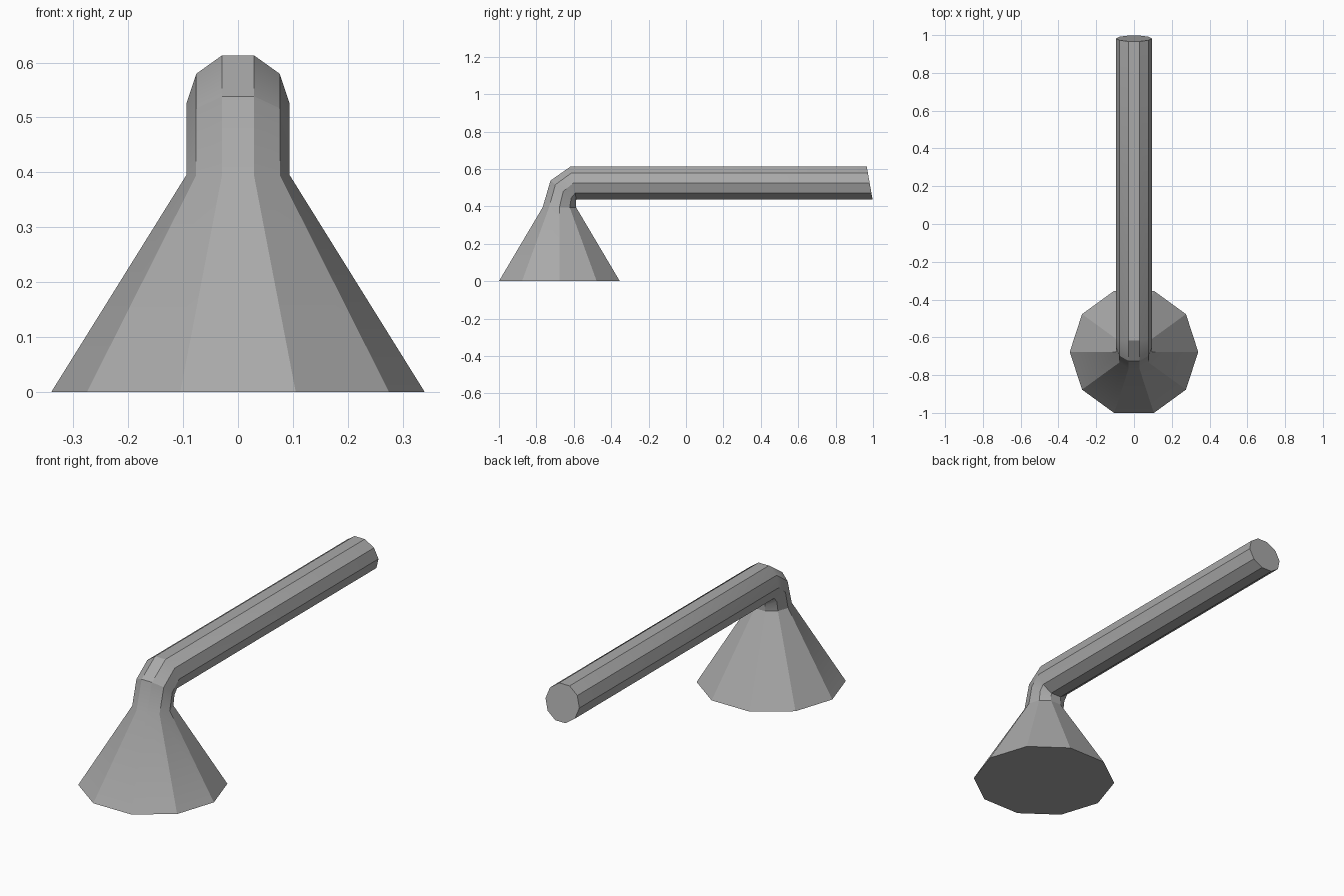
import bpy, bmesh
from math import sin, cos, radians, tau

if "Cube" in bpy.data.objects:
    bpy.data.objects.remove(bpy.data.objects["Cube"], do_unlink=True)

SIDES = 10

grey = bpy.data.materials.new("mid grey")
grey.use_nodes = True
colour = (0.4, 0.4, 0.4, 1)
grey.diffuse_color = colour
grey.node_tree.nodes["Principled BSDF"].inputs["Base Color"].default_value = colour

# Path rings: centre y, centre z, radius, tilt of the ring from level
rings = [
    (-0.677, 0.0, 0.34, 0),       # wide foot
    (-0.677, 0.395, 0.094, 0),    # neck
    (-0.656, 0.481, 0.094, 40),   # elbow
    (-0.602, 0.525, 0.094, 80),   # start of the arm
    (0.982, 0.525, 0.094, 80),    # end of the arm
]


def add_ring(bm, y, z, radius, tilt):
    """Ring of vertices, tilted about the x axis."""
    t = radians(tilt)
    verts = []
    for i in range(SIDES):
        a = tau * i / SIDES
        out = -radius * sin(a)
        verts.append(bm.verts.new((radius * cos(a), y + out * cos(t), z - out * sin(t))))
    return verts


# Flared foot, elbow and arm as one continuous loft
bm = bmesh.new()
loops = [add_ring(bm, *r) for r in rings]
for low, high in zip(loops, loops[1:]):
    for i in range(SIDES):
        j = (i + 1) % SIDES
        bm.faces.new((low[i], low[j], high[j], high[i]))

# Closed underside and arm end
bm.faces.new(loops[0])
bm.faces.new(loops[-1])
bmesh.ops.recalc_face_normals(bm, faces=bm.faces)

mesh = bpy.data.meshes.new("bent_arm_on_flared_foot")
bm.to_mesh(mesh)
bm.free()
mesh.materials.append(grey)
arm = bpy.data.objects.new("bent_arm_on_flared_foot", mesh)
bpy.context.collection.objects.link(arm)

# Soften only the shallow bends
bpy.ops.object.select_all(action="DESELECT")
arm.select_set(True)
bpy.context.view_layer.objects.active = arm
bpy.ops.object.shade_smooth_by_angle(angle=radians(30))
